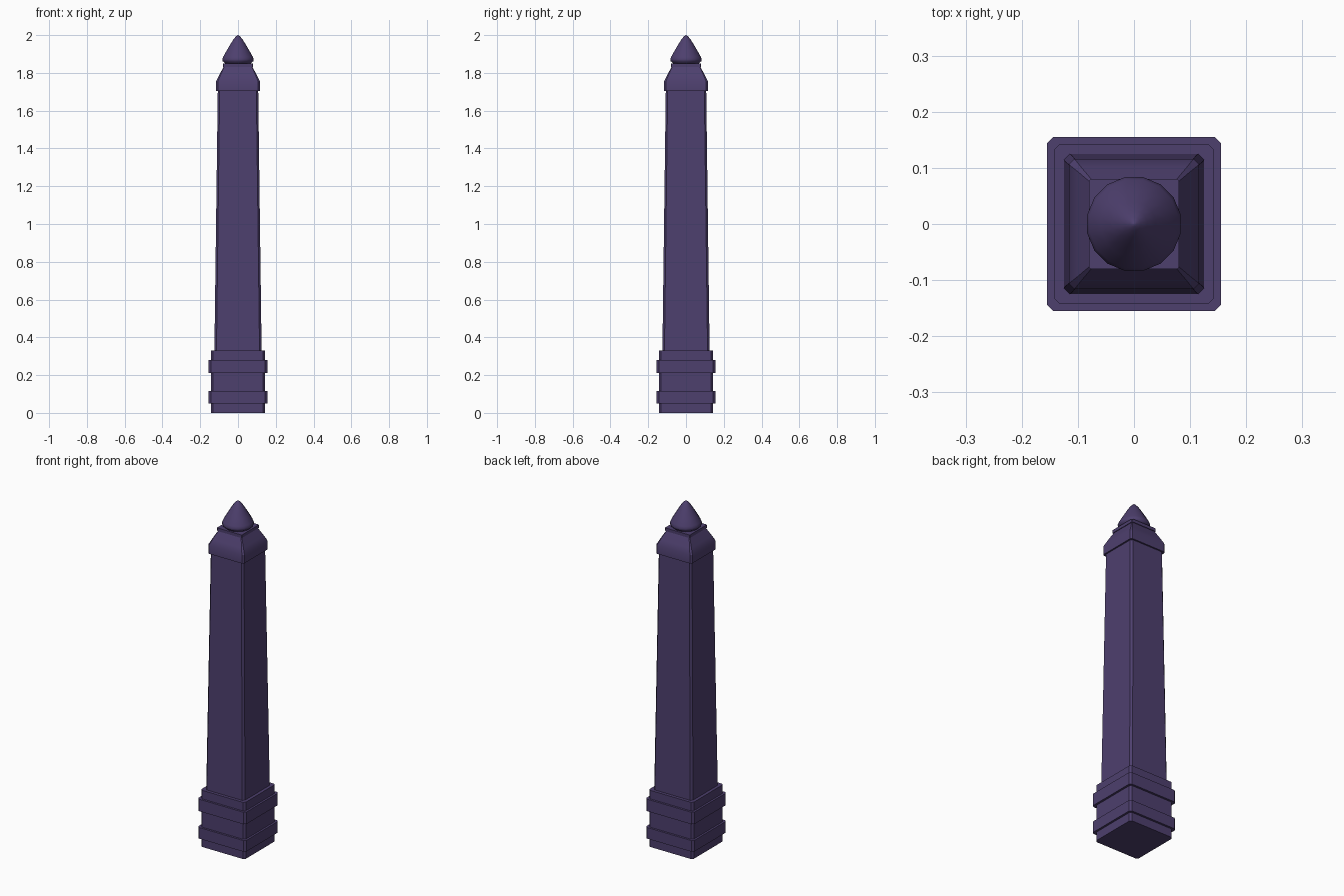
import bpy, bmesh, math

if "Cube" in bpy.data.objects:
    bpy.data.objects.remove(bpy.data.objects["Cube"])

mat = bpy.data.materials.new("dark_violet_stone")
mat.diffuse_color = (0.075, 0.05, 0.155, 1)
mat.use_nodes = True
mat.node_tree.nodes["Principled BSDF"].inputs["Base Color"].default_value = mat.diffuse_color


def square_ring(h, c):
    # square of half width h with corners cut by c
    return [(h, -h + c), (h, h - c), (h - c, h), (-h + c, h),
            (-h, h - c), (-h, -h + c), (-h + c, -h), (h - c, -h)]


def round_ring(r, n):
    return [(r * math.cos(2 * math.pi * (i + .5) / n),
             r * math.sin(2 * math.pi * (i + .5) / n)) for i in range(n)]


def loft(name, sections, smooth=None):
    # sections: list of (z, ring of xy points), bottom to top
    bm = bmesh.new()
    rings = [[bm.verts.new((x, y, z)) for x, y in ring] for z, ring in sections]
    n = len(rings[0])
    for a, b in zip(rings, rings[1:]):
        for i in range(n):
            j = (i + 1) % n
            bm.faces.new((a[i], a[j], b[j], b[i]))
    bm.faces.new(rings[0][::-1])
    bm.faces.new(rings[-1])
    bmesh.ops.remove_doubles(bm, verts=bm.verts, dist=1e-5)
    bmesh.ops.recalc_face_normals(bm, faces=bm.faces)
    me = bpy.data.meshes.new(name)
    bm.to_mesh(me)
    bm.free()
    me.materials.append(mat)
    ob = bpy.data.objects.new(name, me)
    bpy.context.collection.objects.link(ob)
    if smooth:
        bpy.ops.object.select_all(action='DESELECT')
        ob.select_set(True)
        bpy.context.view_layer.objects.active = ob
        bpy.ops.object.shade_smooth_by_angle(angle=math.radians(smooth))
    return ob


# Stepped plinth with two raised bands
steps = [(0, .05, .143), (.05, .115, .155), (.115, .21, .143),
         (.21, .28, .155), (.28, .33, .143)]
loft("plinth", [(z, square_ring(h, .011)) for lo, hi, h in steps for z in (lo, hi)])

# Tapered shaft
loft("shaft", [(.325, square_ring(.125, .011)), (1.71, square_ring(.107, .010))])

# Flared cap narrowing in a slight curve
cap = [(1.705, .116, .010), (1.755, .116, .010), (1.785, .101, .007),
       (1.81, .088, .005), (1.832, .076, .003)]
loft("cap", [(z, square_ring(h, c)) for z, h, c in cap], smooth=30)

# Thin slab on the cap
loft("cap_slab", [(1.832, square_ring(.08, .003)), (1.85, square_ring(.08, .003))])

# Pointed round finial
tip = [(1.845, .066), (1.855, .074), (1.862, .083), (1.872, .085), (1.885, .080),
       (1.92, .060), (1.955, .039), (1.978, .024), (1.992, .012), (1.998, .005),
       (2.0, .001)]
loft("finial", [(z, round_ring(r, 16)) for z, r in tip], smooth=50)
